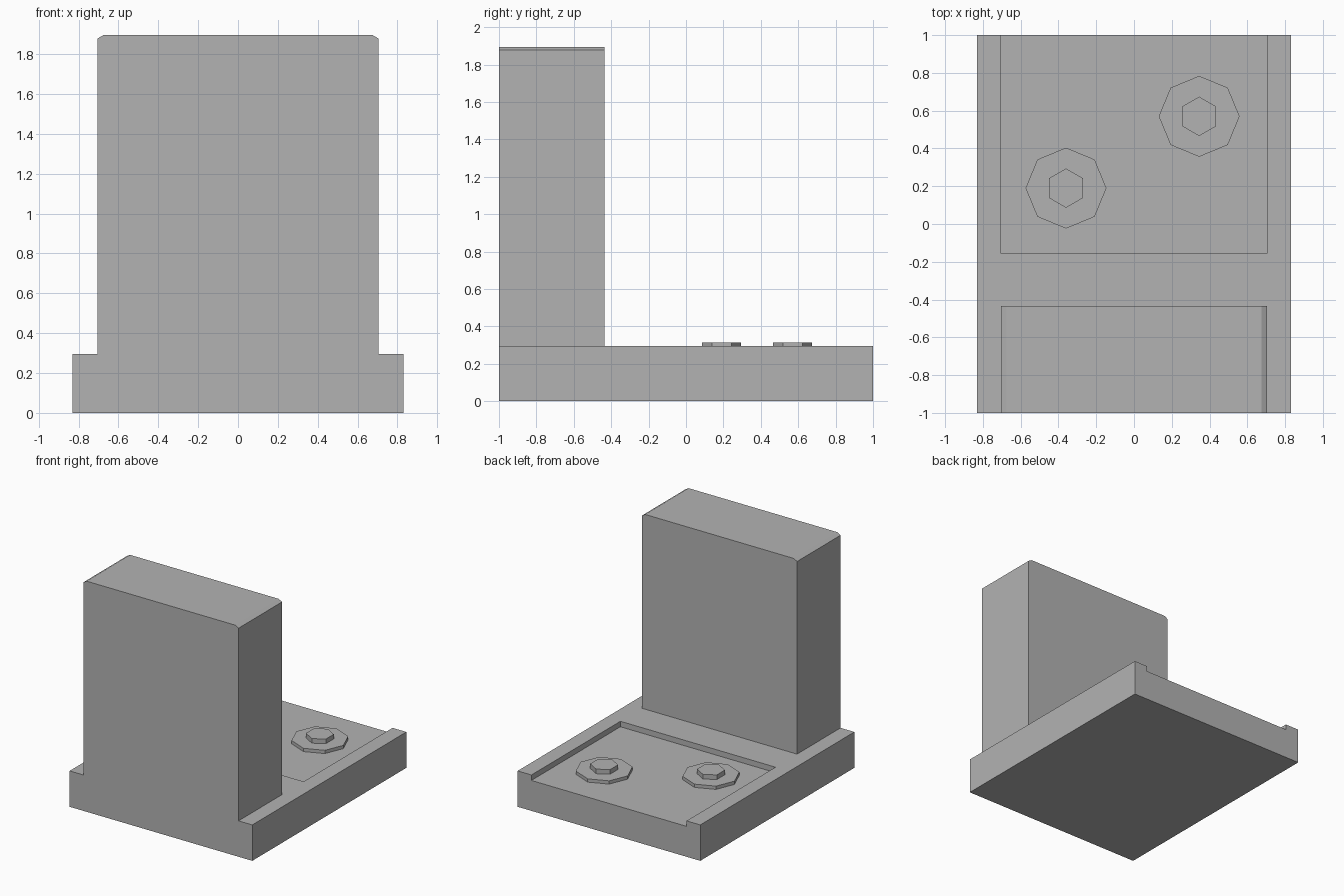
import bpy
import math

cube = bpy.data.objects.get("Cube")
if cube:
    bpy.data.objects.remove(cube, do_unlink=True)

GREY = (0.45, 0.45, 0.45, 1)
grey = bpy.data.materials.new("plain_grey")
grey.use_nodes = True
grey.diffuse_color = GREY
grey.node_tree.nodes["Principled BSDF"].inputs["Base Color"].default_value = GREY


def prism(name, profile, y0, y1):
    """Extrude an x-z outline (anticlockwise from the front) along y."""
    n = len(profile)
    verts = [(x, y, z) for y in (y0, y1) for x, z in profile]
    faces = [tuple(range(n)), tuple(reversed(range(n, 2 * n)))]
    faces += [(i, i + n, (i + 1) % n + n, (i + 1) % n) for i in range(n)]
    mesh = bpy.data.meshes.new(name)
    mesh.from_pydata(verts, [], faces)
    mesh.materials.append(grey)
    obj = bpy.data.objects.new(name, mesh)
    bpy.context.collection.objects.link(obj)
    return obj


def box(name, half_x, y0, y1, z0, z1):
    return prism(name, [(-half_x, z0), (half_x, z0), (half_x, z1), (-half_x, z1)], y0, y1)


def combine(target, tool, operation):
    """Apply a boolean and discard the helper."""
    mod = target.modifiers.new(operation.lower(), "BOOLEAN")
    mod.object, mod.operation, mod.solver = tool, operation, "EXACT"
    bpy.context.view_layer.objects.active = target
    bpy.ops.object.modifier_apply(modifier=mod.name)
    bpy.data.objects.remove(tool, do_unlink=True)


def disc(name, sides, radius, x, y, z0, z1, turn=0):
    bpy.ops.mesh.primitive_cylinder_add(
        vertices=sides, radius=radius, depth=z1 - z0,
        location=(x, y, (z0 + z1) / 2), rotation=(0, 0, turn))
    obj = bpy.context.object
    obj.name = name
    obj.data.materials.append(grey)


BASE_TOP, FLOOR, TOP = 0.295, 0.25, 1.895
HALF = 0.705

# Base slab with a shallow tray open at the back
base = box("base_and_upright", 0.83, -1, 1, 0, BASE_TOP)
combine(base, box("tray_cutter", HALF, -0.155, 1.1, FLOOR, 0.5), "DIFFERENCE")

# Upright block with chamfered top corners, flush with the front
right = [(HALF, 0.15), (HALF, TOP - 0.017), (HALF - 0.03, TOP)]
outline = right + [(-x, z) for x, z in reversed(right)]
combine(base, prism("upright", outline, -1, -0.435), "UNION")

# Two bolts, each an octagonal washer under a hexagonal head
for side, x, y in (("left", 0.345, 0.57), ("right", -0.36, 0.19)):
    disc(side + "_washer", 8, 0.214, x, y, FLOOR, 0.277)
    disc(side + "_bolt_head", 6, 0.104, x, y, 0.277, 0.315)
